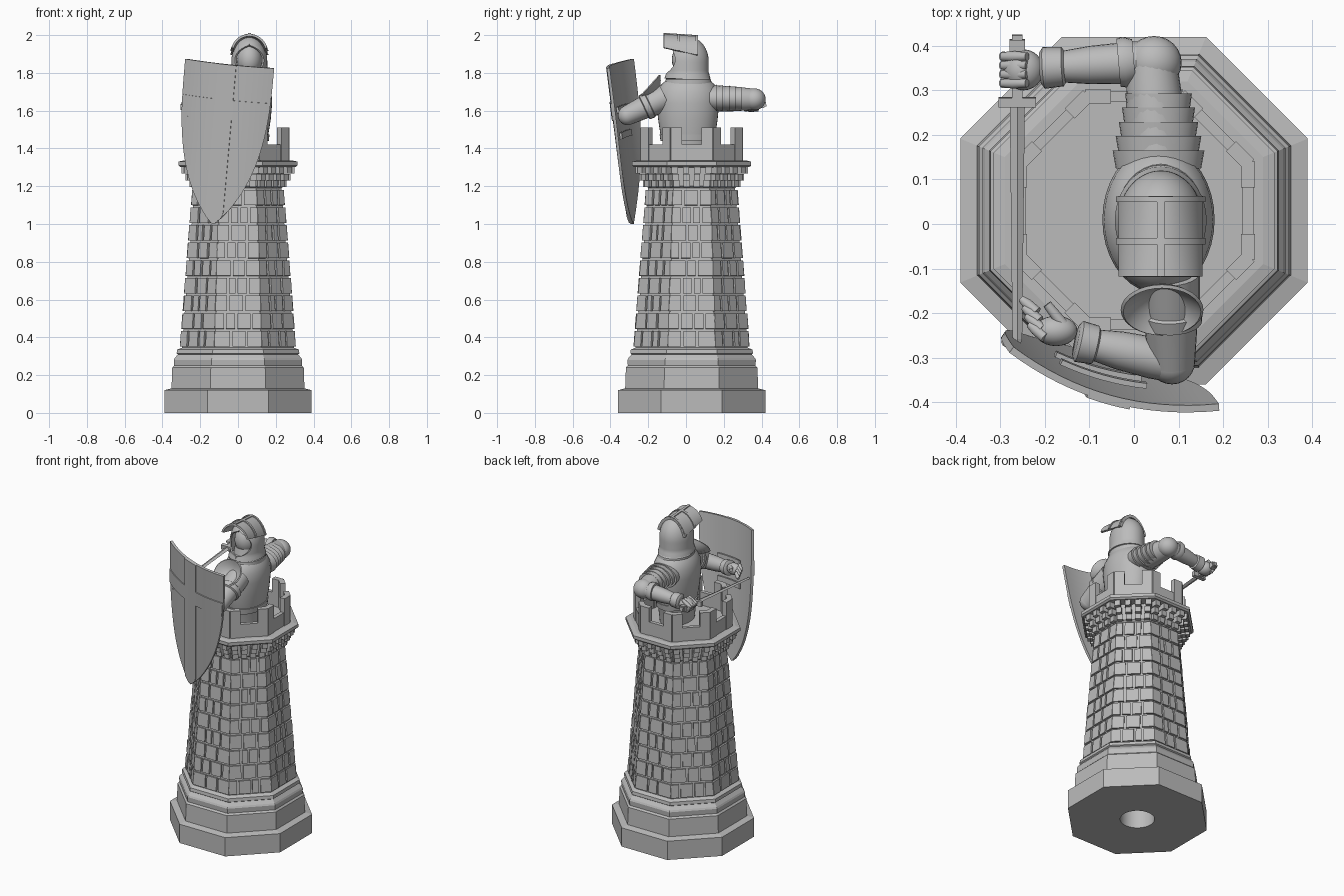
import bpy, bmesh, math, random
from math import sin, cos, pi, tan
from mathutils import Vector, Matrix

random.seed(4)
cube = bpy.data.objects.get("Cube")
if cube:
    bpy.data.objects.remove(cube)

STONE = (0.5, 0.5, 0.5, 1)
mat = bpy.data.materials.new("plain grey")
mat.use_nodes = True
mat.diffuse_color = STONE
mat.node_tree.nodes["Principled BSDF"].inputs["Base Color"].default_value = STONE

CENTRE = Vector((0, 0.03, 0))      # tower axis
T = tan(pi / 8)


def apply_modifiers(ob):
    graph = bpy.context.evaluated_depsgraph_get()
    mesh = bpy.data.meshes.new_from_object(ob.evaluated_get(graph))
    ob.modifiers.clear()
    ob.data = mesh


def finish(name, bm, smooth=True, thick=0):
    bmesh.ops.recalc_face_normals(bm, faces=bm.faces)
    mesh = bpy.data.meshes.new(name)
    bm.to_mesh(mesh)
    bm.free()
    mesh.materials.append(mat)
    ob = bpy.data.objects.new(name, mesh)
    bpy.context.collection.objects.link(ob)
    if thick:
        mod = ob.modifiers.new("thickness", 'SOLIDIFY')
        mod.thickness, mod.offset = thick, 0
        apply_modifiers(ob)
    if smooth:
        ob.data.shade_smooth()
        ob.data.set_sharp_from_angle(angle=0.6)
    return ob


def loft(name, rings, n=28, at=(0, 0, 0), axis=(0, 0, 1), phase=0, smooth=True):
    """Stack of elliptical rings (z, rx, ry) along an axis, capped."""
    m = Matrix.Translation(at) @ Vector(axis).to_track_quat('Z', 'Y').to_matrix().to_4x4()
    bm = bmesh.new()
    loops = [[bm.verts.new(m @ Vector((rx * cos(2 * pi * i / n + phase),
                                       ry * sin(2 * pi * i / n + phase), z)))
              for i in range(n)] for z, rx, ry in rings]
    for a, b in zip(loops, loops[1:]):
        for i in range(n):
            j = (i + 1) % n
            bm.faces.new((a[i], a[j], b[j], b[i]))
    bm.faces.new(loops[0][::-1])
    bm.faces.new(loops[-1])
    return finish(name, bm, smooth)


def limb(name, p0, p1, profile):
    """Round limb; profile holds (fraction along, radius)."""
    d = Vector(p1) - Vector(p0)
    return loft(name, [(f * d.length, r, r) for f, r in profile], 24, p0, d)


def grid(name, nu, nv, f, thick):
    """Curved sheet from f(u in -1..1, v in 0..1)."""
    bm = bmesh.new()
    p = [[bm.verts.new(f(2 * i / nu - 1, j / nv)) for i in range(nu + 1)] for j in range(nv + 1)]
    for j in range(nv):
        for i in range(nu):
            bm.faces.new((p[j][i], p[j][i + 1], p[j + 1][i + 1], p[j + 1][i]))
    return finish(name, bm, True, thick)


def boxes(name, mats):
    bm = bmesh.new()
    for m in mats:
        bmesh.ops.create_cube(bm, size=1, matrix=m)
    return finish(name, bm, False)


def block(at, size):
    return Matrix.Translation(at) @ Matrix.Diagonal((*size, 1))


def ball(name, at, size):
    bm = bmesh.new()
    bmesh.ops.create_uvsphere(bm, u_segments=24, v_segments=14, radius=1, matrix=block(at, size))
    return finish(name, bm)


# Stepped octagonal base and tower core with a round hole underneath
steps = [(0, .39), (.12, .39), (.13, .352), (.24, .348), (.25, .338), (.28, .34), (.29, .335),
         (.31, .318), (.315, .325), (.335, .322), (.345, .297), (1.19, .23), (1.2, .24),
         (1.3, .245), (1.301, .305), (1.31, .315), (1.33, .315), (1.336, .29)]
tower = loft("tower", [(z, a / cos(pi / 8), a / cos(pi / 8)) for z, a in steps], 8,
             CENTRE, phase=pi / 8, smooth=False)
cutter = loft("hole_cutter", [(-.1, .1, .1), (.3, .1, .1)], 32, CENTRE)
cutter.hide_render = True
mod = tower.modifiers.new("hole", 'BOOLEAN')
mod.operation, mod.object = 'DIFFERENCE', cutter
bpy.context.view_layer.update()
apply_modifiers(tower)
bpy.data.objects.remove(cutter)

# Bricks, corbels and battlements, face by face
bricks, corbels, battlements = [], [], []
ROWS, BOTTOM, PITCH = 9, 0.345, 0.0935
for k in range(8):
    face = Matrix.Translation(CENTRE) @ Matrix.Rotation(k * pi / 4, 4, 'Z')
    for row in range(ROWS):
        z = BOTTOM + (row + .5) * PITCH
        a = .307 - .078 * (z - BOTTOM)
        count = 4 if (row + k) % 2 else 3
        cuts = [-1] + [-1 + 2 * (c + random.uniform(-.18, .18)) / count for c in range(1, count)] + [1]
        for c0, c1 in zip(cuts, cuts[1:]):
            lo = c0 * a * T + (.006 if c0 > -1 else 0)
            hi = c1 * a * T - (.006 if c1 < 1 else 0)
            out = a - .012 + random.uniform(-.002, .002)
            bricks.append(face @ Matrix.Translation((out, (lo + hi) / 2, z))
                          @ Matrix.Rotation(-.078, 4, 'Y')
                          @ Matrix.Diagonal((.024, hi - lo, PITCH - .012, 1)))
    for y in (-.078, -.026, .026, .078):
        for s in range(3):
            out = .258 + .02 * s
            corbels.append(face @ block(((out + .22) / 2, y * (1 + .08 * s), 1.212 + .036 * s),
                                        (out - .22, .034, .034)))
    battlements.append(face @ block((.256, 0, 1.375), (.024, .21, .09)))
    for side in (-1, 1):
        battlements.append(face @ block((.256, side * .081, 1.42), (.032, .058, .18)))
boxes("tower_bricks", bricks)
boxes("corbels", corbels)
boxes("battlements", battlements)

# Torso armour and neck guard
loft("torso", [(1.33, .09, .12), (1.44, .1, .135), (1.47, .105, .145), (1.55, .118, .157),
               (1.64, .126, .166), (1.7, .122, .162), (1.74, .105, .14), (1.765, .085, .11),
               (1.78, .07, .085)], 36, (.055, .01, 0))
loft("waist_belt", [(1.44, .108, .145), (1.475, .112, .15)], 36, (.055, .01, 0))
loft("neck_guard", [(1.74, .1, .125), (1.765, .1, .12), (1.79, .075, .09), (1.83, .07, .08)],
     32, (.06, .012, 0))
ball("head", (.06, .005, 1.87), (.068, .08, .09))


# Open-faced helmet
def helmet(u, v):
    k = min(1, max(0, (v - .12) / .66))
    ang = u * pi * (1 - .3 * max(0, sin(pi * k)) ** .5)
    r = max(.02, 1 - max(0, (v - .42) / .58) ** 2) ** .5 + .6 * max(0, .15 - v)
    return Vector((.06 + .09 * r * sin(ang), .008 + .107 * r * cos(ang), 1.77 + .218 * v))


grid("helmet", 40, 20, helmet, .01)


# Raised visor with cross ribs
def visor(u0, v0, v1, lift):
    def f(u, v):
        t = v0 + (v1 - v0) * v
        a = u * u0
        r = .09 + lift
        return Vector((.06 + r * sin(a), -.118 + .18 * t, 1.908 - .012 * t + r * cos(a) - .03 * t * sin(a) ** 2))
    return f


grid("visor", 20, 8, visor(1.3, 0, 1, .002), .012)
grid("visor_long_rib", 3, 8, visor(.08, 0, 1, .01), .008)
grid("visor_cross_rib", 20, 2, visor(1.3, .4, .48, .01), .008)
grid("visor_back_rim", 20, 2, visor(1.3, .93, 1, .01), .008)

# Sword arm: overlapping shoulder plates, elbow, forearm and gauntlet
SH, EL, WR = (.055, .13, 1.665), (.04, .365, 1.66), (-.21, .35, 1.64)
for i in range(5):
    w = .103 - .007 * i
    loft(f"sword_shoulder_plate_{i + 1}", [(0, w * .93, .066 - .002 * i), (.04, w, .073 - .003 * i)],
         28, (.055, .125 + .032 * i, 1.665), (0, 1, 0))
limb("sword_upper_arm", SH, EL, [(0, .07), (.5, .066), (.8, .06), (1, .055)])
ball("sword_elbow", (.045, .362, 1.66), (.062, .06, .058))
limb("sword_elbow_cuff", (.0, .365, 1.66), (-.035, .362, 1.66), [(0, .05), (.6, .057), (1, .054)])
FOREARM = [(0, .045), (.2, .047), (.55, .043), (.78, .036), (.8, .044), (.97, .047), (1, .036)]
limb("sword_forearm", EL, WR, FOREARM)
ball("sword_hand", (-.248, .346, 1.632), (.045, .046, .04))
for i in range(4):
    y = .316 + .02 * i
    limb(f"sword_finger_{i + 1}", (-.24, y, 1.67), (-.295, y, 1.635), [(0, .009), (.5, .012), (1, .01)])
    limb(f"sword_finger_tip_{i + 1}", (-.294, y, 1.642), (-.268, y, 1.6), [(0, .011), (1, .009)])

# Sword, pointing across to the shield hand
tilt = Matrix.Translation((-.262, .34, 1.626)) @ Matrix.Rotation(.09, 4, 'X')
boxes("sword_hilt", [tilt @ block((0, -.067, 0), (.085, .022, .03)),
                     tilt @ block((0, .01, 0), (.024, .15, .024)),
                     tilt @ block((0, .062, 0), (.034, .025, .034))])
loft("sword_blade", [(0, .017, .008), (.54, .011, .006), (.57, .003, .002)], 4,
     tilt @ Vector((0, -.06, 0)), tilt.to_3x3() @ Vector((0, -1, 0)), smooth=False)

# Shield arm with cupped shoulder guard
SH, EL, WR = (.08, -.11, 1.67), (.085, -.31, 1.575), (-.13, -.262, 1.6)
limb("shield_upper_arm", SH, EL, [(0, .068), (.4, .066), (.42, .072), (.55, .07), (.57, .06), (1, .052)])
ball("shield_elbow", EL, (.052, .05, .052))
limb("shield_forearm", EL, WR, FOREARM)
ball("shield_hand", (-.175, -.24, 1.615), (.048, .034, .036))
for i in range(4):
    p = Vector((-.2 - .006 * i, -.255 + .019 * i, 1.64 - .008 * i))
    limb(f"shield_finger_{i + 1}", p, p + Vector((-.035, .03, -.015)), [(0, .012), (.6, .012), (1, .008)])
limb("shield_thumb", (-.16, -.225, 1.63), (-.195, -.18, 1.635), [(0, .013), (1, .01)])

dish_turn = Matrix.Translation((.063, -.195, 1.728)) @ Matrix.Rotation(math.radians(48), 4, 'X')


def dish(u, v):
    r = max(v, .02)
    return dish_turn @ Vector((.09 * r * cos(pi * u), .082 * r * sin(pi * u), .05 * (r * r - 1)))


grid("shield_shoulder_guard", 32, 8, dish, .008)

# Curved shield with a raised cross
TOP = Vector((-.055, -.392, 1.845))
DOWN = Vector((-.13, -.285, 1.0)) - TOP
ACROSS = Vector((.47, -.13, -.05)).normalized()
OUT = ACROSS.cross(-DOWN).normalized()


def shield(limit, v0, v1, lift):
    def f(u, v):
        t = v0 + (v1 - v0) * v
        x = u * min(limit, max(.004, .243 * max(0, 1 - t ** 3) ** .85))
        return TOP + ACROSS * x + DOWN * t + OUT * (lift - .8 * x * x)
    return f


grid("shield", 16, 28, shield(1, 0, 1, 0), .016)
grid("shield_cross_upright", 4, 28, shield(.05, 0, .99, .009), .009)
grid("shield_cross_bar", 16, 3, shield(1, .22, .33, .009), .009)
for i, v in enumerate((.26, .42)):
    grid(f"shield_strap_{i + 1}", 8, 2, shield(.1, v, v + .04, -.02), .012)
